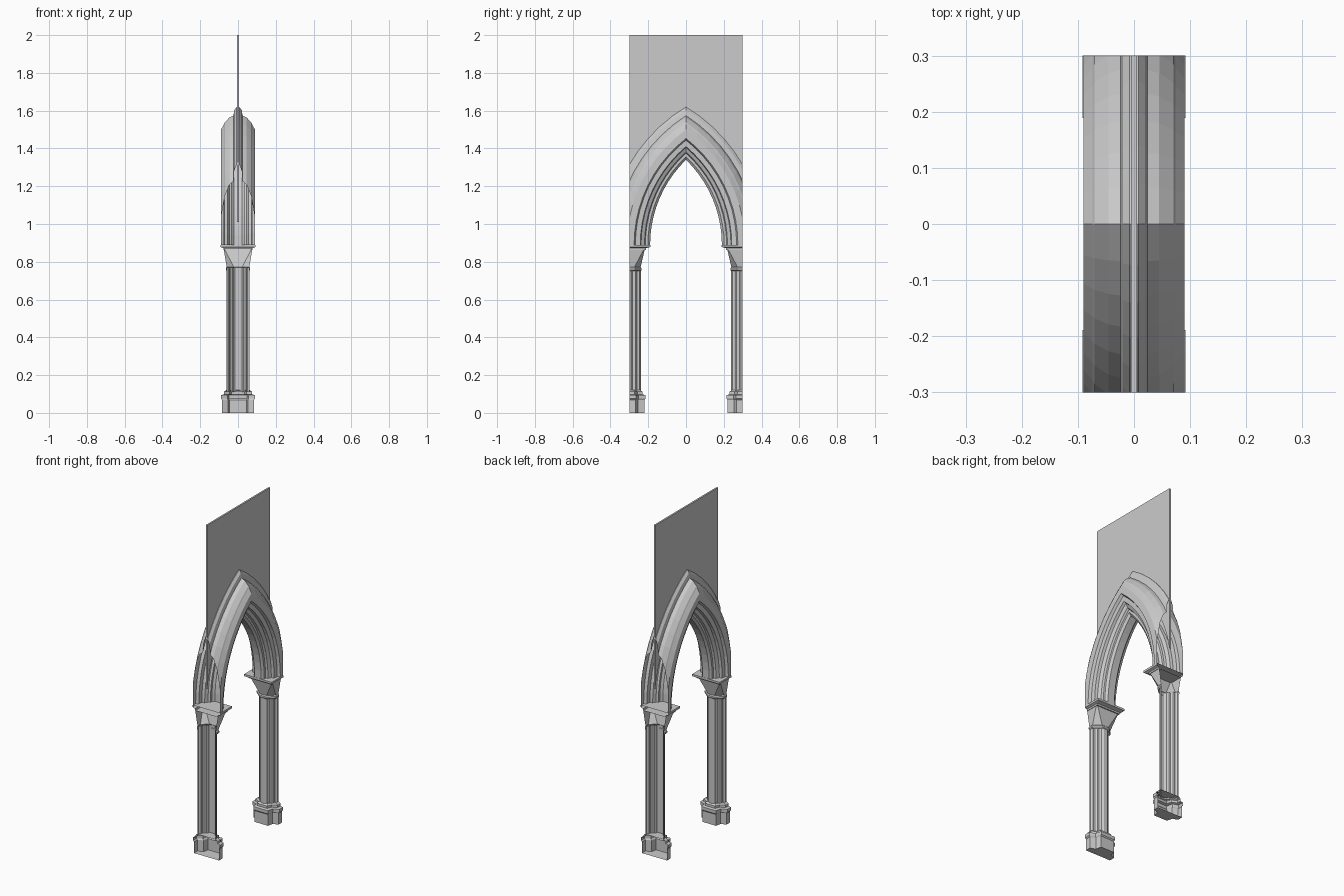
import bpy, bmesh, math

if "Cube" in bpy.data.objects:
    bpy.data.objects.remove(bpy.data.objects["Cube"])

SPRING, C, EDGE = 0.89, 0.438, 0.30   # springing height, arc centre offset, cut plane


def finish(name, bm):
    # Trim at the bay edge, mirror to the other side
    bmesh.ops.recalc_face_normals(bm, faces=bm.faces[:])
    me = bpy.data.meshes.new(name)
    bm.to_mesh(me)
    bm.free()
    ob = bpy.data.objects.new(name, me)
    bpy.context.collection.objects.link(ob)
    m = ob.modifiers.new("mirror", 'MIRROR')
    m.use_axis = (False, True, False)
    m.merge_threshold = 0.0005
    return ob


def both(half):
    # Half outline on +x completed by its reflection
    return half + [(-x, d) for x, d in reversed(half)]


def skin(bm, rows, closed=False):
    vs = [[bm.verts.new(p) for p in r] for r in rows]
    n = len(rows[0])
    for a, b in zip(vs, vs[1:]):
        for i in range(n if closed else n - 1):
            j = (i + 1) % n
            bm.faces.new((a[i], a[j], b[j], b[i]))
    return vs


def loft(name, sections, bottom=False, top=False):
    # Half-pier pieces, open on the cut plane; d is depth from that plane
    bm = bmesh.new()
    rows = [[(x, EDGE - d, z) for x, d in both(plan)] for z, plan in sections]
    vs = skin(bm, rows)
    if bottom:
        bm.faces.new(vs[0])
    if top:
        bm.faces.new(vs[-1])
    return finish(name, bm)


def scaled(plan, s):
    return [(x * s, d * s) for x, d in plan]


# Moulded pointed arch: profile as (half width, radius)
prof = [(0.022, 0.628), (0.034, 0.640), (0.034, 0.653), (0.046, 0.658),
        (0.056, 0.676), (0.072, 0.680), (0.074, 0.706), (0.090, 0.713),
        (0.090, 0.751), (0.074, 0.774), (0.070, 0.782), (0.045, 0.804),
        (0.024, 0.812), (0.020, 0.836), (0.008, 0.851)]
N = 10
bm = bmesh.new()
rows = []
for k in range(N + 1):
    row = []
    for x, r in both(prof):
        a = math.acos(C / r) * k / N
        row.append((x, r * math.cos(a) - C, SPRING + r * math.sin(a)))
    rows.append(row)
skin(bm, rows, closed=True)
bmesh.ops.bisect_plane(bm, geom=bm.verts[:] + bm.edges[:] + bm.faces[:],
                       plane_co=(0, EDGE, 0), plane_no=(0, 1, 0), clear_outer=True)
finish("arch_moulding", bm)

# Thin wall above the arch
R, T = 0.748, 0.005
a0, a1 = math.acos((C + EDGE) / R), math.acos(C / R)
bm = bmesh.new()
rows = []
for k in range(N + 1):
    a = a0 + (a1 - a0) * k / N
    y, z = R * math.cos(a) - C, SPRING + R * math.sin(a)
    rows.append([(-T, y, z), (T, y, z), (T, y, 2.0), (-T, y, 2.0)])
vs = skin(bm, rows, closed=True)
bm.faces.new(vs[0])
finish("upper_wall", bm)

# Clustered shaft
shaft = [(0.060, 0), (0.060, 0.010), (0.051, 0.018), (0.046, 0.018), (0.046, 0.032),
         (0.038, 0.040), (0.028, 0.041), (0.024, 0.046), (0.022, 0.054), (0.010, 0.062)]
loft("shaft", [(0.11, shaft), (0.77, shaft)])

# Capital: neck ring, then a bell flaring from half octagon to square
oct_plan = [(0.060, 0), (0.060, 0.027), (0.022, 0.060)]
square = [(0.076, 0), (0.076, 0.078), (0.072, 0.082)]
loft("capital", [(0.750, oct_plan), (0.756, scaled(oct_plan, 1.08)),
                 (0.766, scaled(oct_plan, 1.08)), (0.772, oct_plan), (0.868, square)])

# Abacus slab
slab = [(0.092, 0), (0.092, 0.111)]
low = [(0.078, 0), (0.078, 0.088)]
loft("abacus", [(0.862, low), (0.872, low), (0.878, slab), (0.890, slab)],
     bottom=True, top=True)

# Stepped polygonal base
base = [(0.090, 0), (0.090, 0.035), (0.056, 0.048), (0.048, 0.085)]
mid = [(0.074, 0), (0.074, 0.028), (0.044, 0.042), (0.034, 0.070)]
loft("base", [(0, scaled(base, 0.93)), (0.068, scaled(base, 0.93)), (0.075, base),
              (0.094, base), (0.098, mid), (0.112, mid), (0.120, scaled(mid, 0.84))],
     bottom=True, top=True)
